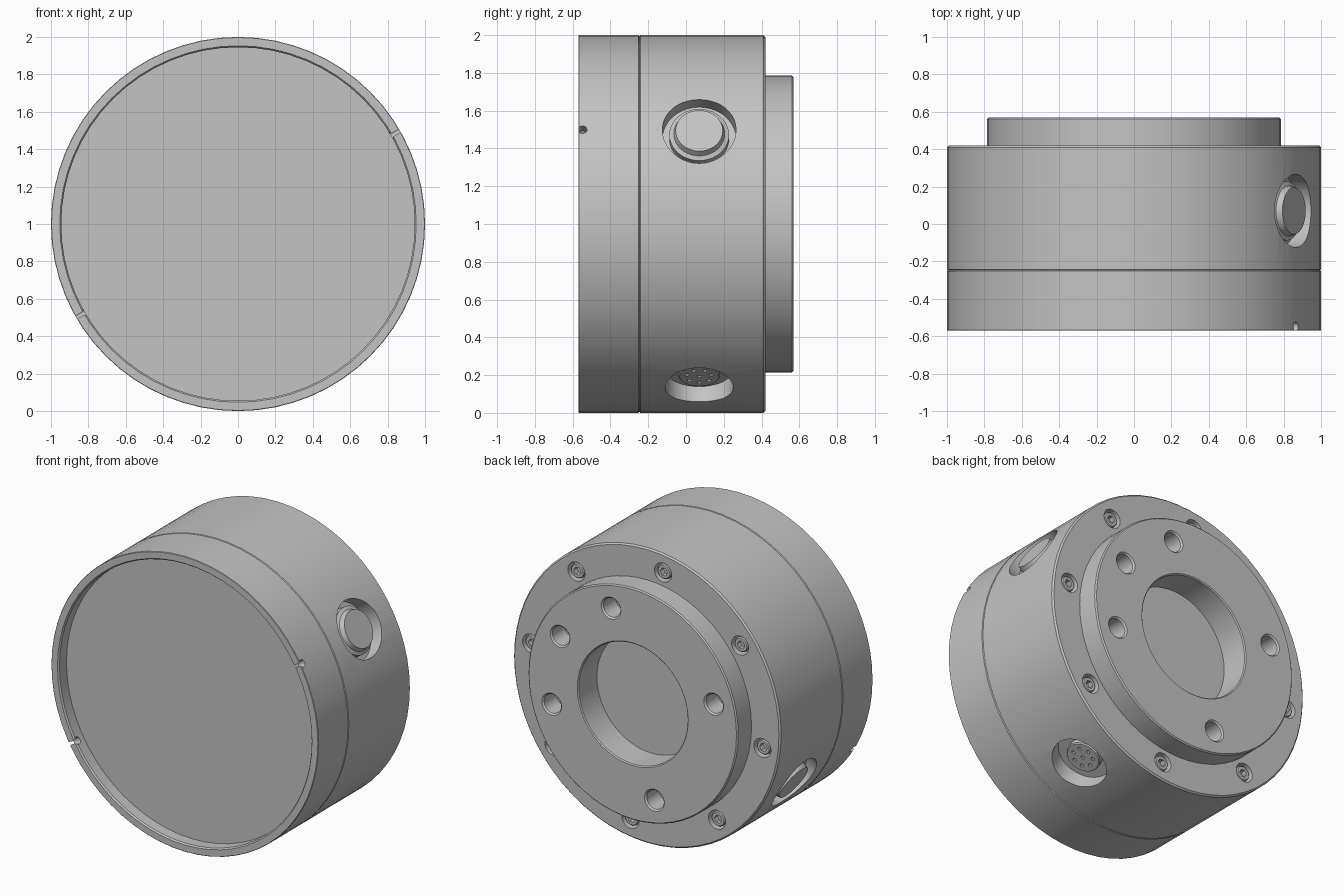
import bpy, bmesh
from math import radians, cos, sin, pi
from mathutils import Matrix, Vector

cube = bpy.data.objects.get("Cube")
if cube:
    bpy.data.objects.remove(cube, do_unlink=True)

grey = bpy.data.materials.new("machined grey")
grey.use_nodes = True
colour = (0.55, 0.55, 0.55, 1)
grey.diffuse_color = colour
grey.node_tree.nodes["Principled BSDF"].inputs["Base Color"].default_value = colour


def axial(radius=0.0, angle=0.0, y=0.0):
    """Frame whose local z points backwards along the main axis."""
    a = radians(angle)
    spot = Vector((radius * cos(a), y, 1 + radius * sin(a)))
    return Matrix.Translation(spot) @ Matrix.Rotation(-pi / 2, 4, 'X')


def radial(angle, y):
    """Frame whose local z points outwards from the main axis."""
    return Matrix.Translation((0, y, 1)) @ Matrix.Rotation(radians(90 - angle), 4, 'Y')


def lathe(name, profile, frames, segments=32):
    """Revolve (radius, height) points and place a copy in every frame."""
    bm = bmesh.new()
    verts = [bm.verts.new((r, 0, h)) for r, h in profile]
    edges = [bm.edges.new(pair) for pair in zip(verts, verts[1:])]
    bmesh.ops.spin(bm, geom=verts + edges, cent=(0, 0, 0), axis=(0, 0, 1),
                   angle=2 * pi, steps=segments)
    bmesh.ops.remove_doubles(bm, verts=bm.verts, dist=1e-5)
    bmesh.ops.recalc_face_normals(bm, faces=bm.faces)
    base = bpy.data.meshes.new(name + " base")
    bm.to_mesh(base)
    bm.clear()
    for frame in frames:
        copy = base.copy()
        copy.transform(frame)
        bm.from_mesh(copy)
        bpy.data.meshes.remove(copy)
    mesh = bpy.data.meshes.new(name)
    bm.to_mesh(mesh)
    bm.free()
    bpy.data.meshes.remove(base)
    mesh.materials.append(grey)
    obj = bpy.data.objects.new(name, mesh)
    bpy.context.collection.objects.link(obj)
    return obj


def rod(radius, low, high):
    return [(0, low), (radius, low), (radius, high), (0, high)]


def cut(target, *cutters):
    """Subtract the cutters, then discard them."""
    for cutter in cutters:
        cutter.hide_render = True
        mod = target.modifiers.new("cut", 'BOOLEAN')
        mod.operation = 'DIFFERENCE'
        mod.solver = 'EXACT'
        mod.object = cutter
    graph = bpy.context.evaluated_depsgraph_get()
    result = bpy.data.meshes.new_from_object(target.evaluated_get(graph))
    target.modifiers.clear()
    target.data = result
    for cutter in cutters:
        bpy.data.objects.remove(cutter, do_unlink=True)


def ring_of(radius, angles, y):
    return [axial(radius, a, y) for a in angles]


MID = 0.07                      # y of the side ports
SEAM = -0.247
port_frames = [radial(a, MID) for a in (30, 210)]
socket_frame = [radial(-60, MID)]
screw_frames = ring_of(0.875, [8 + 45 * i for i in range(8)], 0.42)
hole_frames = ring_of(0.628, [30, 75, 165, 255, 345], 0.57)

# Front cap with its shallow dished face
front_cap = lathe("front_cap", [
    (0, -0.485), (0.945, -0.485), (0.945, -0.56), (0.953, -0.57), (0.997, -0.57),
    (1, -0.567), (1, SEAM - 0.005), (0.994, SEAM), (0, SEAM)], [axial()], 64)
cut(front_cap, lathe("rim_notch_cutter", rod(0.024, 0.9, 1.05),
                     [radial(a, -0.548) for a in (30, 210)], 16))

# Main housing, stepped rear flange and central bore
housing = lathe("housing", [
    (0, SEAM), (0.994, SEAM), (1, SEAM + 0.005), (1, 0.41), (0.99, 0.42),
    (0.785, 0.42), (0.785, 0.562), (0.777, 0.57), (0.415, 0.57), (0.408, 0.563),
    (0.408, 0.37), (0, 0.37)], [axial()], 64)
cut(housing,
    lathe("port_cutter", rod(0.195, 0.9, 1.1), port_frames, 40),
    lathe("socket_cutter", rod(0.18, 0.89, 1.1), socket_frame, 40),
    lathe("counterbore_cutter", rod(0.064, -0.06, 0.03), screw_frames, 24),
    lathe("flange_hole_cutter", [
        (0, -0.14), (0.064, -0.14), (0.064, -0.01), (0.074, 0), (0.074, 0.03),
        (0, 0.03)], hole_frames, 24))

# Side port buttons
port_buttons = lathe("port_buttons", [
    (0, 0.88), (0.158, 0.88), (0.158, 0.945), (0.135, 0.955), (0.125, 0.988),
    (0, 0.988)], port_frames, 40)

# Round connector with its pin holes
connector = lathe("connector", [
    (0, 0.87), (0.11, 0.87), (0.11, 0.925), (0.104, 0.932), (0, 0.932)],
    socket_frame, 32)
pins = [Matrix.Identity(4)] + [
    Matrix.Translation((0.066 * cos(2 * pi * i / 7), 0.066 * sin(2 * pi * i / 7), 0))
    for i in range(7)]
cut(connector, lathe("pin_hole_cutter", rod(0.012, 0.9, 0.96),
                     [socket_frame[0] @ p for p in pins], 10))

# Cap screws with hexagonal sockets
screws = lathe("cap_screws", [
    (0, -0.07), (0.05, -0.07), (0.05, -0.018), (0.044, -0.01), (0, -0.01)],
    screw_frames, 24)
cut(screws, lathe("hex_cutter", rod(0.028, -0.045, 0.02), screw_frames, 6))

# Smooth round walls, sharp edges
bpy.ops.object.select_all(action='DESELECT')
for part in (front_cap, housing, port_buttons, connector, screws):
    part.select_set(True)
    bpy.context.view_layer.objects.active = part
bpy.ops.object.shade_smooth_by_angle(angle=radians(25))
